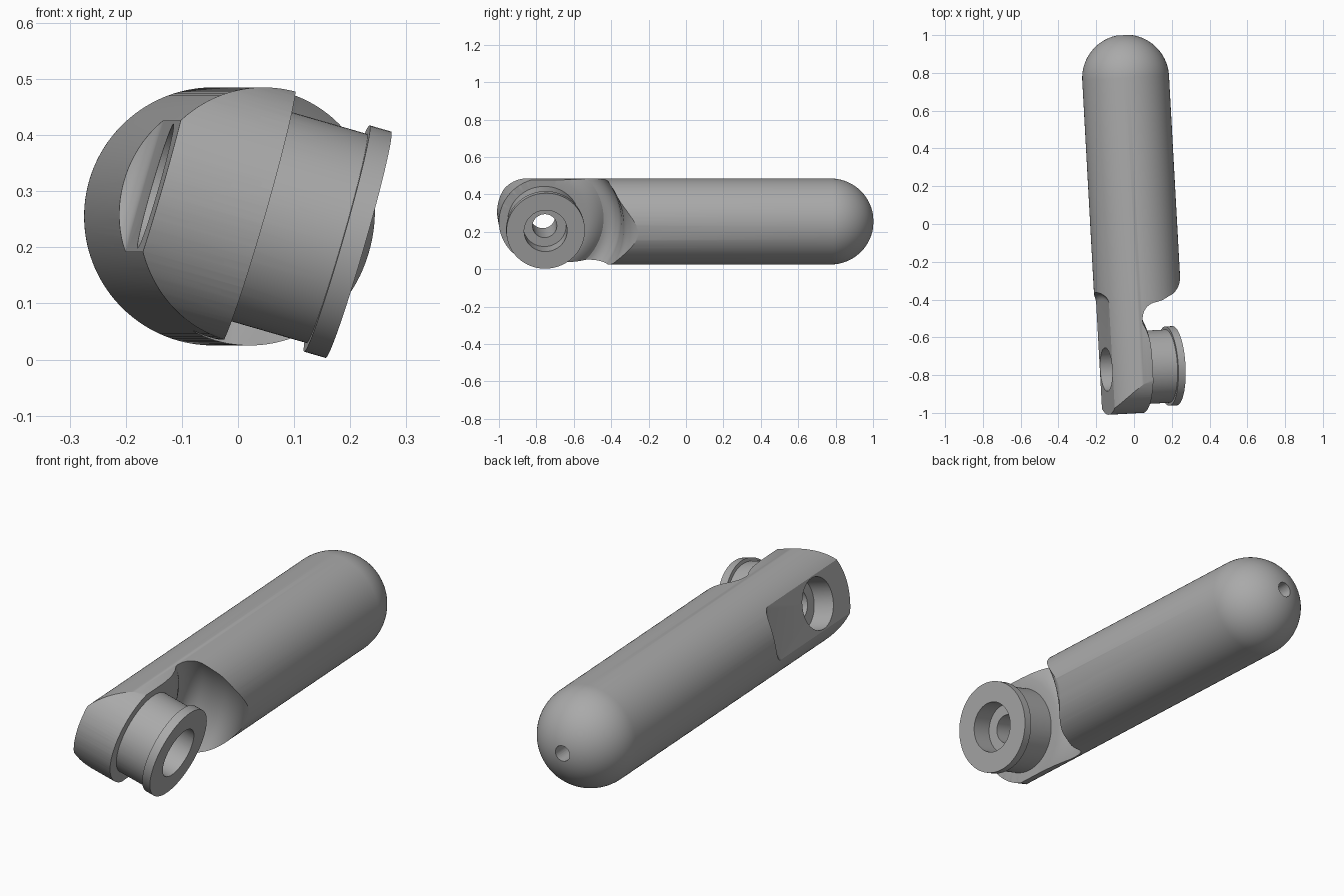
import bpy, bmesh, math
from mathutils import Matrix, Vector

if "Cube" in bpy.data.objects:
    bpy.data.objects.remove(bpy.data.objects["Cube"], do_unlink=True)

# Local frame: x = pin axis, y = handle axis, z = across both; origin where the axes cross
yaw, tilt = math.radians(3.15), math.radians(16.1)
frame = (Matrix.Translation((0.04, -0.76, 0.255))
         @ Matrix.Rotation(yaw, 4, 'Z') @ Matrix.Rotation(tilt, 4, 'Y'))

grey = bpy.data.materials.new("grey_metal")
grey.use_nodes = True
colour = (0.4, 0.4, 0.4, 1)
grey.diffuse_color = colour
grey.node_tree.nodes["Principled BSDF"].inputs["Base Color"].default_value = colour


def finish(name, bm):
    bmesh.ops.remove_doubles(bm, verts=bm.verts, dist=1e-5)
    bmesh.ops.recalc_face_normals(bm, faces=bm.faces)
    mesh = bpy.data.meshes.new(name)
    bm.to_mesh(mesh)
    bm.free()
    mesh.materials.append(grey)
    ob = bpy.data.objects.new(name, mesh)
    bpy.context.collection.objects.link(ob)
    return ob


def revolve(name, profile, axis, steps=96):
    """Spin (along, radius) points about the local pin (X) or handle (Y) axis."""
    bm = bmesh.new()
    pts = [Vector((a, r, 0) if axis == 'X' else (r, a, 0)) for a, r in profile]
    vs = [bm.verts.new(p) for p in pts]
    es = [bm.edges.new(pair) for pair in zip(vs, vs[1:])]
    bmesh.ops.spin(bm, geom=vs + es, cent=(0, 0, 0), steps=steps, angle=math.tau,
                   axis=(1, 0, 0) if axis == 'X' else (0, 1, 0))
    return finish(name, bm)


def rod(name, a, b, r, axis='X', steps=64):
    return revolve(name, [(a, 0), (a, r), (b, r), (b, 0)], axis, steps)


def arc(ca, cr, radius, start, end, n=10):
    """Arc of (along, radius) points; angles in degrees."""
    angles = [math.radians(start + (end - start) * i / n) for i in range(n + 1)]
    return [(ca + radius * math.cos(t), cr + radius * math.sin(t)) for t in angles]


def combine(target, tool, operation):
    mod = target.modifiers.new(operation.lower(), 'BOOLEAN')
    mod.operation, mod.object, mod.solver = operation, tool, 'EXACT'
    bpy.context.view_layer.update()
    graph = bpy.context.evaluated_depsgraph_get()
    mesh = bpy.data.meshes.new_from_object(target.evaluated_get(graph))
    target.modifiers.clear()
    target.data = mesh
    bpy.data.objects.remove(tool, do_unlink=True)


# Round grip with a domed back end
dome = arc(1.535, 0, 0.23, 90, 0, 24)
dome[-1] = (dome[-1][0], 0)
handle = revolve("handle", [(-0.4, 0), (-0.4, 0.23)] + dome, 'Y', 128)

# Front end rounded about the pin axis
bm = bmesh.new()
outline = [(0.24 * math.cos(t), 0.24 * math.sin(t))
           for t in [math.pi * (1 + i / 48) for i in range(49)]]
outline = [(y, x) for x, y in outline] + [(2, 0.24), (2, -0.24)]
face = bm.faces.new([bm.verts.new((-0.4, y, z)) for y, z in outline])
side = bmesh.ops.extrude_face_region(bm, geom=[face])["geom"]
bmesh.ops.translate(bm, vec=(0.8, 0, 0),
                    verts=[v for v in side if isinstance(v, bmesh.types.BMVert)])
combine(handle, finish("front_rounding", bm), 'INTERSECT')

# Scooped notch on the left of the grip, with a rounded lip
scoop = [(-0.005, 0), (-0.005, 0.24), (-0.012, 0.27), (-0.027, 0.30)]
scoop += arc(0.03, 0.335, 0.075, 190, 90, 12)
scoop += [(0.07, 0.413), (0.11, 0.42)]
scoop += arc(0.13, 0.525, 0.104, -90, 0, 12) + [(0.3, 0.53), (0.3, 0)]
combine(handle, revolve("notch_cutter", scoop, 'X', 128), 'DIFFERENCE')

# Flat on the right of the head, ending in a small fillet
flat = [(-0.4, 0), (-0.4, 0.41), (-0.235, 0.41)]
flat += arc(-0.235, 0.37, 0.04, 90, 0, 8) + [(-0.195, 0)]
combine(handle, revolve("flat_cutter", flat, 'X', 128), 'DIFFERENCE')

# Boss with a flanged rim
boss = [(-0.03, 0), (-0.03, 0.194), (0.142, 0.194), (0.142, 0.21), (0.182, 0.21), (0.182, 0)]
combine(handle, revolve("boss", boss, 'X'), 'UNION')

# Stepped pin hole, open at both sides, and the small hole in the dome
bore = [(-0.4, 0), (-0.4, 0.115), (-0.095, 0.115), (-0.095, 0.065),
        (0.085, 0.065), (0.085, 0.115), (0.4, 0.115), (0.4, 0)]
combine(handle, revolve("pin_hole_cutter", bore, 'X'), 'DIFFERENCE')
combine(handle, rod("end_hole_cutter", 1.5, 2, 0.036, 'Y', 32), 'DIFFERENCE')

# Place in the world and shade
handle.data.transform(frame)
bpy.ops.object.select_all(action='DESELECT')
handle.select_set(True)
bpy.context.view_layer.objects.active = handle
bpy.ops.object.shade_smooth_by_angle(angle=math.radians(25))
